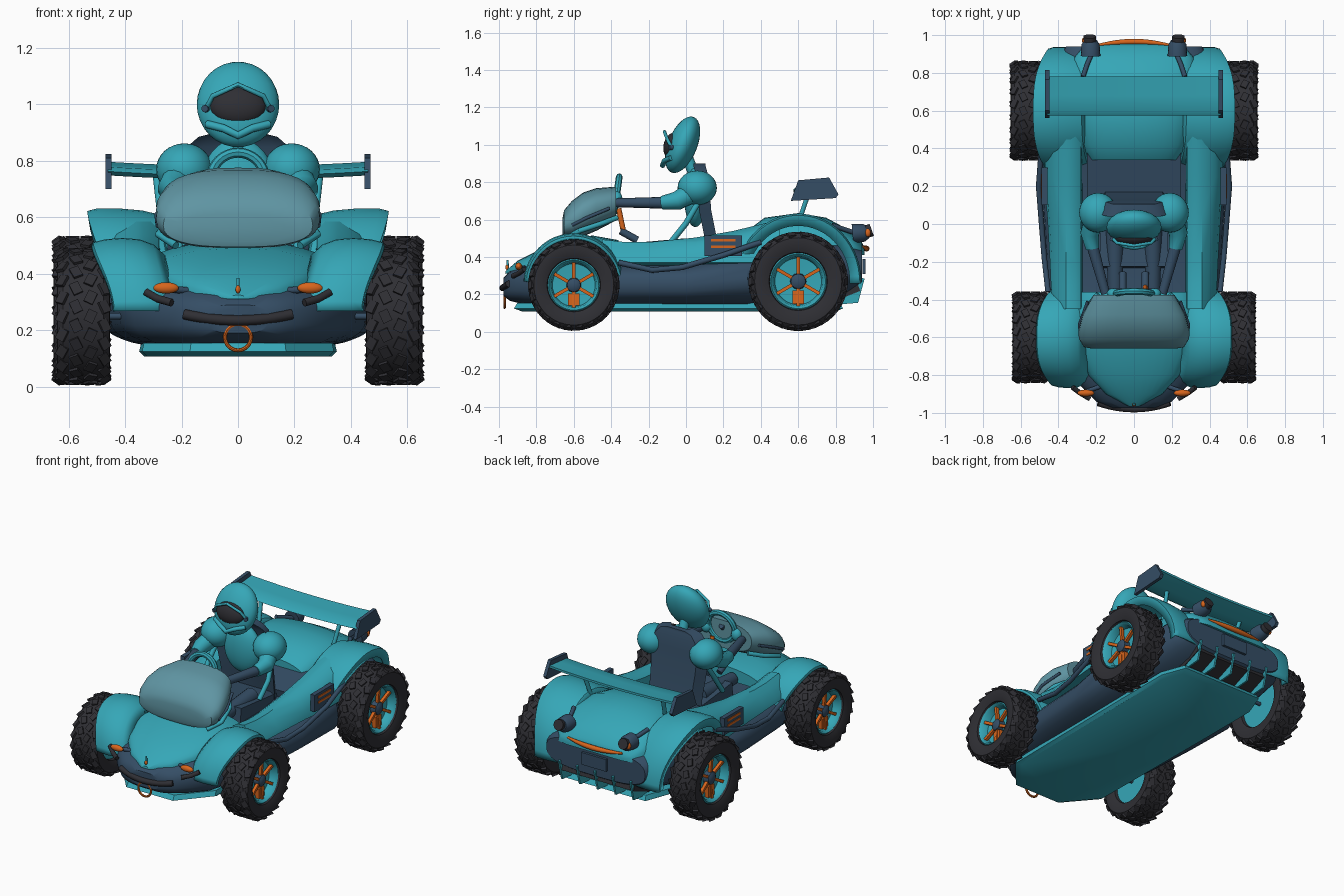
import bpy, bmesh
from math import sin, cos, pi, radians
from mathutils import Vector, Matrix, Euler

if "Cube" in bpy.data.objects:
    bpy.data.objects.remove(bpy.data.objects["Cube"])

def colour(name, r, g, b):
    m = bpy.data.materials.new(name)
    m.diffuse_color = (r, g, b, 1)
    m.use_nodes = True
    m.node_tree.nodes["Principled BSDF"].inputs["Base Color"].default_value = m.diffuse_color
    return m

TEAL = colour("teal", 0.036, 0.385, 0.475)
NAVY = colour("navy", 0.035, 0.075, 0.13)
ORANGE = colour("orange", 0.68, 0.13, 0.012)
BLACK = colour("rubber_black", 0.028, 0.028, 0.034)
GLASS = colour("grey_blue_glass", 0.115, 0.3, 0.365)

def finish(name, bm, mat, mirror=False, thick=0):
    bmesh.ops.remove_doubles(bm, verts=bm.verts, dist=1e-5)
    bmesh.ops.recalc_face_normals(bm, faces=bm.faces)
    me = bpy.data.meshes.new(name)
    bm.to_mesh(me)
    bm.free()
    me.materials.append(mat)
    ob = bpy.data.objects.new(name, me)
    bpy.context.collection.objects.link(ob)
    if thick:
        s = ob.modifiers.new("thickness", 'SOLIDIFY')
        s.thickness, s.offset = thick, 0
    if mirror:
        ob.modifiers.new("mirror", 'MIRROR')
    return ob

def add_loft(bm, rings, closed=True, caps=True):
    vs = [[bm.verts.new(p) for p in r] for r in rings]
    n = len(rings[0])
    for a, b in zip(vs, vs[1:]):
        for i in range(n if closed else n - 1):
            j = (i + 1) % n
            bm.faces.new((a[i], a[j], b[j], b[i]))
    if caps:
        bm.faces.new(vs[0])
        bm.faces.new(vs[-1])

def loft(name, rings, mat, mirror=False, closed=True, caps=True, thick=0):
    bm = bmesh.new()
    add_loft(bm, rings, closed, caps)
    return finish(name, bm, mat, mirror, thick)

def tube(name, pts, r, mat, mirror=False, n=10):
    pts = [Vector(p) for p in pts]
    rad = r if isinstance(r, (list, tuple)) else [r] * len(pts)
    rings = []
    for i, p in enumerate(pts):
        d = pts[min(i + 1, len(pts) - 1)] - pts[max(i - 1, 0)]
        q = d.to_track_quat('Z', 'X')
        rings.append([p + q @ Vector((rad[i] * cos(2 * pi * k / n), rad[i] * sin(2 * pi * k / n), 0)) for k in range(n)])
    return loft(name, rings, mat, mirror)

def ring(name, c, r, t, mat, tilt=0):
    bm = bmesh.new()
    R = Matrix.Rotation(tilt, 3, 'X')
    add_loft(bm, [[Vector(c) + R @ Vector(((r + t * cos(k * pi / 4)) * cos(a * pi / 16), t * sin(k * pi / 4),
             (r + t * cos(k * pi / 4)) * sin(a * pi / 16))) for k in range(8)] for a in range(33)], caps=False)
    return finish(name, bm, mat)

def place(c, s, rot=(0, 0, 0)):
    return Matrix.LocRotScale(Vector(c), Euler([radians(a) for a in rot]), Vector(s))

def ball(name, c, s, mat, rot=(0, 0, 0), mirror=False):
    bm = bmesh.new()
    bmesh.ops.create_uvsphere(bm, u_segments=28, v_segments=16, radius=1, matrix=place(c, s, rot))
    return finish(name, bm, mat, mirror)

def box(name, c, s, mat, rot=(0, 0, 0), mirror=False):
    bm = bmesh.new()
    bmesh.ops.create_cube(bm, size=1, matrix=place(c, s, rot))
    return finish(name, bm, mat, mirror)

def arch(name, stations, mat, power=0.8):
    # stations: y, half width, edge height, crown height
    loft(name, [[(w * cos(pi * k / 16), y, e + (t - e) * sin(pi * k / 16) ** power) for k in range(17)]
                for y, w, e, t in stations], mat)

def oval(y, w, lo, hi, px, pz):
    pw = lambda v, p: (1 if v > 0 else -1) * abs(v) ** p
    return [(w * pw(cos(2 * pi * k / 32), px), y, (lo + hi) / 2 + (hi - lo) / 2 * pw(sin(2 * pi * k / 32), pz))
            for k in range(32)]

# lower hull, whose top is the cockpit floor
hull = [(-.975, .11, .19, .29), (-.94, .2, .165, .325), (-.86, .28, .145, .355), (-.75, .37, .13, .38), (-.6, .42, .13, .4),
        (-.35, .455, .13, .38), (0, .475, .13, .38), (.33, .5, .13, .44), (.42, .43, .13, .47),
        (.65, .43, .14, .5), (.85, .42, .19, .49), (.94, .36, .25, .45)]
loft("lower_hull", [oval(*h, .65, .72) for h in hull], NAVY)

# upper bodywork
arch("hood", [(-.965, .03, .31, .325), (-.9, .15, .33, .38), (-.8, .24, .36, .43), (-.65, .31, .39, .49),
              (-.5, .33, .41, .515), (-.36, .3, .4, .49)], TEAL)
arch("rear_deck", [(.34, .24, .44, .55), (.42, .28, .47, .61), (.6, .32, .48, .635), (.75, .33, .47, .61),
                   (.88, .32, .43, .54), (.94, .27, .41, .48), (.955, .2, .41, .45)], TEAL, 0.6)
sill = [(-.45, .43, .49), (-.32, .44, .475), (-.2, .445, .475), (.05, .46, .5), (.25, .48, .535), (.5, .48, .595)]
loft("side_sill", [[(.27, y, .34), (.28, y, t - .02), (.31, y, t), (.36, y, t + .004), (o - .05, y, t - .025),
                    (o - .01, y, t - .08), (o, y, .37)] for y, o, t in sill], TEAL, True)

def fender(name, yc, zc, ry, rz, a0, a1, prof):
    rings = []
    for i in range(25):
        a = radians(a0 + (a1 - a0) * i / 24)
        taper = 1 - .15 * abs(cos(a)) ** 3
        rings.append([(x * taper, yc + ry * f * cos(a), zc + rz * f * sin(a)) for x, f in prof])
    loft(name, rings, TEAL, True, closed=False, caps=False, thick=.01)

fender("front_fender", -.6, .25, .255, .262, 176, 6,
       [(.515, .94), (.51, .985), (.47, 1.02), (.41, 1.04), (.35, 1.02), (.3, .95), (.26, .8)])
fender("rear_fender", .6, .27, .325, .35, -2, 162,
       [(.52, .85), (.53, 1.0), (.5, 1.02), (.42, 1.02), (.34, 1.0), (.28, .96), (.25, .85)])

# flat undertray
tray = [(.17, -.92), (.34, -.72), (.35, .3), (.35, .68), (.29, .84)]
tray = tray + [(-x, y) for x, y in reversed(tray)]
loft("undertray", [[(x * f, y * f, z) for x, y in tray] for f, z in ((.95, .108), (1, .125), (.98, .155))], TEAL)

# windscreen bubble and its trim
screen = [(-.66, .22, .515, .61), (-.652, .265, .495, .65), (-.61, .29, .49, .7), (-.55, .29, .51, .745),
          (-.48, .272, .54, .768), (-.375, .215, .595, .776)]
loft("windscreen", [oval(*s, .72, .82) for s in screen], GLASS)
tube("windscreen_trim", [(.22, -.64, .5), (.28, -.57, .54), (.255, -.45, .58), (.19, -.37, .61)], .014, TEAL, True)
tube("windscreen_side_strip", [(.283, -.61, .57), (.288, -.53, .61), (.245, -.41, .66)], .009, NAVY, True)

# wheels
def wheel(name, y, z, R, xc):
    def lathe(part, prof, mat, n=36, caps=True):
        rings = [[(xc + x, y + r * cos(2 * pi * k / n), z + r * sin(2 * pi * k / n)) for k in range(n)] for x, r in prof]
        loft(name + part, rings, mat, True, caps=caps)
    half = [(.05, .56 * R), (.078, .59 * R), (.094, .74 * R), (.092, .88 * R), (.072, .965 * R)]
    lathe("_tyre", half + [(-x, r) for x, r in reversed(half)], BLACK, caps=False)
    bm = bmesh.new()
    for k in range(22):
        for row, (x, r) in enumerate(((-.075, .945), (-.026, .972), (.026, .972), (.075, .945))):
            a = 2 * pi * (k + .5 * (row % 2)) / 22
            spin = Matrix.Translation((xc, y, z)) @ Matrix.Rotation(a, 4, 'X')
            lug = place((x, 0, r * R), (.034, .044, .05 * R), (0, 420 * x if abs(x) > .05 else 0, 25 if row % 2 else -25))
            bmesh.ops.create_cube(bm, size=1, matrix=spin @ lug)
    finish(name + "_tread", bm, BLACK, True)
    lathe("_rim", [(-.06, .3 * R), (-.06, .57 * R), (.066, .575 * R), (.072, .55 * R), (.06, .5 * R), (.02, .47 * R), (.012, .1 * R)], TEAL)
    lathe("_hub", [(0, .17 * R), (.05, .15 * R), (.06, .09 * R)], NAVY, 12)
    bm = bmesh.new()
    for k in range(6):
        spin = Matrix.Translation((xc, y, z)) @ Matrix.Rotation(k * pi / 3, 4, 'X')
        bmesh.ops.create_cube(bm, size=1, matrix=spin @ place((.04, 0, .31 * R), (.02, .018, .38 * R), (0, 5, 0)))
    finish(name + "_spokes", bm, ORANGE, True)
    box(name + "_caliper", (xc + .03, y, z - .32 * R), (.03, .06, .27 * R), ORANGE, mirror=True)
    tube(name + "_axle", [(0, y, z), (xc, y, z)], .012, NAVY, True)

wheel("front_wheel", -.6, .25, .243, .548)
wheel("rear_wheel", .6, .27, .265, .56)

# rear wing
foil = [(.575, 0), (.6, .016), (.68, .024), (.78, .034), (.78, .02), (.68, -.01), (.6, -.014)]
loft("wing", [[(x, y, .748 + .07 * x * x + h) for y, h in foil] for x in [i * .0575 - .46 for i in range(17)]], TEAL)
plate = [(.56, .7), (.6, .81), (.765, .825), (.815, .735), (.8, .715)]
loft("wing_endplate", [[(x, y, z) for y, z in plate] for x in (.448, .47)], NAVY, True)
tube("wing_strut", [(.27, .6, .58), (.29, .66, .755)], .013, TEAL, True)

# seat and cockpit
seat = [(.36, .19, .15), (.5, .19, .13), (.65, .2, .1), (.78, .21, .09), (.85, .18, .08), (.885, .14, .07), (.9, .08, .07)]
loft("seat_back", [[(-w, y - .03, z), (-w * .7, y, z), (w * .7, y, z), (w, y - .03, z), (w * .8, y + .035, z),
                    (-w * .8, y + .035, z)] for z, w, y in seat], NAVY)
box("seat_base", (0, -.04, .4), (.36, .38, .1), NAVY, (-6, 0, 0))
box("engine_bulkhead", (0, .27, .46), (.5, .26, .05), NAVY, (12, 0, 0))
tube("seat_belt_bar", [(.21, -.08, .48), (.22, 0, .58), (.2, .07, .7)], .016, TEAL, True)
ring("steering_wheel", (0, -.37, .735), .095, .018, TEAL, radians(-8))
tube("steering_column", [(0, -.37, .74), (0, -.5, .6)], .018, NAVY)
tube("gear_lever", [(.06, -.36, .66), (.06, -.335, .54)], .014, ORANGE)
tube("pedal_box", [(.06, -.35, .54), (.06, -.26, .49)], .02, NAVY, True)

# driver
ball("driver_torso", (0, .05, .72), (.13, .06, .16), TEAL)
ball("driver_shoulder", (.19, .06, .77), (.1, .105, .092), TEAL, mirror=True)
tube("driver_upper_arm", [(.2, .04, .75), (.235, -.05, .7), (.22, -.13, .69)], [.06, .05, .036], TEAL, True, 14)
tube("driver_forearm", [(.225, -.1, .69), (.15, -.37, .69)], [.032, .024], NAVY, True, 14)
ball("driver_glove", (.11, -.37, .71), (.034, .03, .04), TEAL, mirror=True)
tube("driver_thigh", [(.1, 0, .45), (.1, -.34, .43)], [.05, .04], NAVY, True, 14)
tube("driver_neck", [(0, .06, .8), (0, 0, .95)], .03, TEAL)
ball("helmet", (0, -.018, 1.0), (.146, .078, .16), TEAL, (-22, 0, 0))
ball("helmet_visor", (0, -.075, .995), (.1, .045, .07), BLACK, (-12, 0, 0))
tube("visor_brow", [(.115, -.075, .98), (.09, -.1, 1.03), (0, -.115, 1.07), (-.09, -.1, 1.03), (-.115, -.075, .98)], .009, TEAL)
tube("helmet_chin_guard", [(.11, -.08, .93), (.05, -.115, .915), (0, -.125, .89), (-.05, -.115, .915), (-.11, -.08, .93)], .014, TEAL)
tube("visor_hinge", [(.1, -.05, .985), (.118, -.09, .985)], .013, NAVY, True)

# nose details
ball("front_lamp", (.255, -.895, .35), (.045, .018, .02), ORANGE, mirror=True)
tube("lamp_bracket", [(.15, -.85, .34), (.25, -.885, .345)], .012, NAVY, True)
tube("lamp_trim", [(.235, -.925, .298), (.285, -.895, .312), (.325, -.865, .335)], .014, BLACK, True)
tube("front_bumper", [(x, -.98 + .9 * x * x, .235 + .6 * x * x) for x in [i * .0317 - .19 for i in range(13)]], .018, BLACK)
ring("tow_ring", (0, -.97, .175), .046, .007, ORANGE)
tube("hood_latch", [(0, -.95, .31), (0, -.955, .385)], .006, TEAL)
ball("hood_latch_pin", (0, -.957, .345), (.009, .009, .014), ORANGE)

# side details
tube("side_rail", [(.455, -.36, .37), (.475, -.18, .33), (.488, -.02, .345), (.505, .2, .41), (.49, .4, .48)], .015, NAVY, True)
box("side_vent", (.474, .2, .46), (.03, .2, .11), NAVY, mirror=True)
for i, z in enumerate((.49, .455)):
    box("side_vent_stripe_%d" % (i + 1), (.49, .2, z), (.006, .13, .014), ORANGE, mirror=True)

# tail details
tube("tail_lamp_body", [(.23, .89, .525), (.23, .95, .53), (.23, .97, .535)], [.052, .048, .036], NAVY, True, 16)
tube("tail_lamp_hood", [(.235, .965, .535), (.235, .993, .545)], .034, BLACK, True, 14)
ball("tail_lamp_bulb", (.262, .972, .53), (.014, .016, .022), ORANGE, mirror=True)
tube("tail_lamp_trim", [(.27, .78, .57), (.25, .84, .55), (.225, .9, .53)], .013, NAVY, True)
tube("tail_strip", [(x, .965 - .5 * x * x, .445 + .25 * x * x) for x in [i * .04 - .2 for i in range(11)]],
     [.006 + .01 * sin(pi * i / 10) for i in range(11)], ORANGE)
box("tail_panel", (0, .952, .35), (.18, .016, .08), NAVY)
box("diffuser", (0, .83, .205), (.54, .2, .05), BLACK, (22, 0, 0))
fin = [(.74, .14), (.92, .155), (.955, .285), (.87, .3)]
for i in range(5):
    x = -.26 + .13 * i
    loft("diffuser_fin", [[(x + d, y, z) for y, z in fin] for d in (-.006, .006)], TEAL)

bpy.ops.object.select_all(action='SELECT')
bpy.context.view_layer.objects.active = bpy.context.selected_objects[0]
bpy.ops.object.shade_smooth_by_angle(angle=radians(38))
